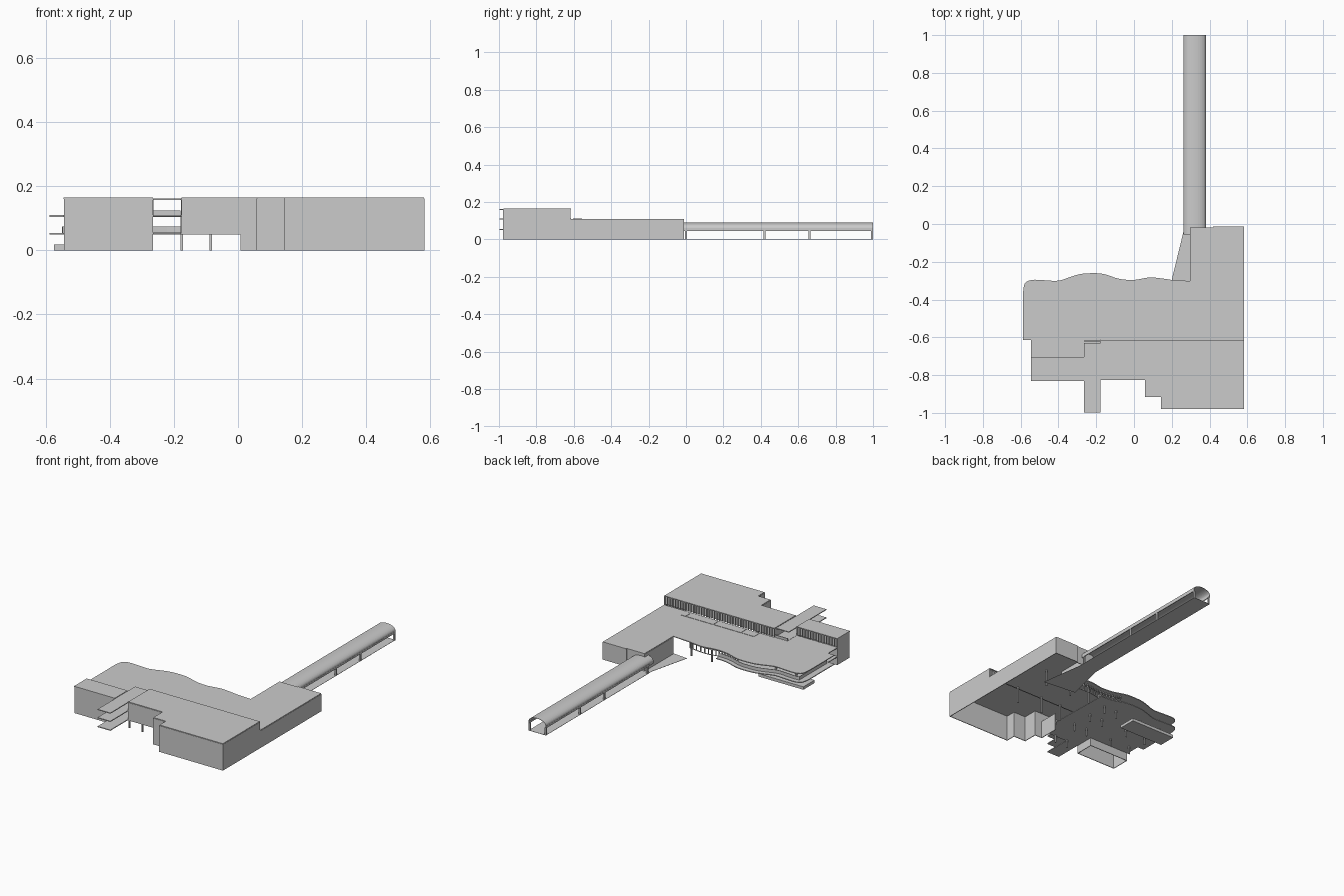
import bpy, bmesh, math

if "Cube" in bpy.data.objects:
    bpy.data.objects.remove(bpy.data.objects["Cube"])


def finish(bm, name):
    bmesh.ops.recalc_face_normals(bm, faces=bm.faces)
    me = bpy.data.meshes.new(name)
    bm.to_mesh(me)
    bm.free()
    ob = bpy.data.objects.new(name, me)
    bpy.context.collection.objects.link(ob)
    return ob


def slab(name, outline, z0, z1):
    """Flat plate with any outline."""
    bm = bmesh.new()
    f = bm.faces.new([bm.verts.new((x, y, z0)) for x, y in outline])
    ext = bmesh.ops.extrude_face_region(bm, geom=[f])
    vs = [g for g in ext["geom"] if isinstance(g, bmesh.types.BMVert)]
    bmesh.ops.translate(bm, vec=(0, 0, z1 - z0), verts=vs)
    return finish(bm, name)


def rect(x0, x1, y0, y1):
    return [(x0, y0), (x1, y0), (x1, y1), (x0, y1)]


def boxes(name, items):
    """Many boxes (x0, x1, y0, y1, z0, z1) in one object."""
    bm = bmesh.new()
    for x0, x1, y0, y1, z0, z1 in items:
        vs = bmesh.ops.create_cube(bm, size=1)["verts"]
        for v in vs:
            v.co = (x0 if v.co.x < 0 else x1, y0 if v.co.y < 0 else y1, z0 if v.co.z < 0 else z1)
    return finish(bm, name)


def posts(name, points, z0, z1, r=0.003):
    return boxes(name, [(x - r, x + r, y - r, y + r, z0, z1) for x, y in points])


def wall(name, path, z0, z1, t=0.004):
    """Thin upright wall that follows a plan path."""
    bm = bmesh.new()
    lo = [bm.verts.new((x, y, z0)) for x, y in path]
    hi = [bm.verts.new((x, y, z1)) for x, y in path]
    for i in range(len(path) - 1):
        bm.faces.new((lo[i], lo[i + 1], hi[i + 1], hi[i]))
    ob = finish(bm, name)
    m = ob.modifiers.new("thickness", "SOLIDIFY")
    m.thickness, m.offset, m.use_even_offset = t, 0, True
    return ob


def spline(pts, n=4):
    """Catmull-Rom curve through plan points."""
    p = [pts[0]] + pts + [pts[-1]]
    out = []
    for i in range(1, len(p) - 2):
        for k in range(n):
            t = k / n
            out.append(tuple(0.5 * (2 * b + (c - a) * t + (2 * a - 5 * b + 4 * c - d) * t * t
                       + (3 * b - a - 3 * c + d) * t ** 3)
                       for a, b, c, d in zip(p[i - 1], p[i], p[i + 1], p[i + 2])))
    return out + [pts[-1]]


# wavy rear edge, from left end to the right wing
wave = spline([(-0.588, -0.37), (-0.578, -0.315), (-0.54, -0.296), (-0.47, -0.298), (-0.40, -0.300),
               (-0.33, -0.278), (-0.27, -0.263), (-0.17, -0.263), (-0.08, -0.290), (0.0, -0.296),
               (0.09, -0.283), (0.2, -0.296)])
wing = [(0.298, -0.302), (0.298, -0.018), (0.42, -0.018), (0.42, -0.012), (0.58, -0.012)]
steps = [(0.060, -0.825), (0.060, -0.915), (0.145, -0.915), (0.145, -0.977), (0.58, -0.977)]
terrace = [(-0.265, -0.71), (-0.545, -0.71), (-0.545, -0.615), (-0.588, -0.615)]

# low wavy roof, and the first floor below it on the left part only
slab("low_roof", wave + wing + [(0.58, -0.615), (-0.265, -0.615)] + terrace, 0.105, 0.11)
slab("first_floor", [p for p in wave if p[0] < 0.02]
     + [(0.01, -0.825), (-0.18, -0.825), (-0.18, -0.71)] + terrace, 0.050, 0.055)

# tall roofs and outer walls
slab("tall_roof_main", [(-0.176, -0.615), (-0.176, -0.825)] + steps + [(0.58, -0.615)], 0.161, 0.166)
slab("tall_roof_left", rect(-0.545, -0.265, -0.83, -0.705), 0.161, 0.166)
wall("left_block_wall", [(-0.267, -0.71), (-0.267, -0.828), (-0.541, -0.828), (-0.541, -0.71)], 0, 0.162)
wall("left_block_rear_wall", [(-0.541, -0.71), (-0.267, -0.71)], 0, 0.104)
wall("overhang_wall", [(-0.175, -0.617), (-0.175, -0.825), (0.01, -0.825)], 0.055, 0.162)
wall("lower_front_wall", [(0.01, -0.70), (0.01, -0.825)] + steps + [(0.58, -0.615)], 0, 0.1095)
wall("upper_front_wall", [(0.01, -0.825)] + steps + [(0.58, -0.617)], 0.1095, 0.162)
wall("wing_wall", [(0.58, -0.615), (0.58, -0.014), (0.42, -0.014), (0.42, -0.02),
                   (0.298, -0.02), (0.298, -0.302)], 0, 0.106)

# window bands of the tall blocks
for name, x0, x1, y in (("main", -0.175, 0.578, -0.619), ("left", -0.541, -0.267, -0.71)):
    wall(name + "_window_glass", [(x0, y - 0.006), (x1, y - 0.006)], 0.11, 0.162, 0.002)
    n = round((x1 - x0) / 0.018)
    posts(name + "_window_mullions",
          [(x0 + (x1 - x0) * i / n, y) for i in range(n + 1)], 0.11, 0.162, 0.0025)

# bridge plates that cross the gap and project at the front
for i, (z, y1) in enumerate(((0.157, -0.63), (0.106, -0.615), (0.051, -0.71))):
    slab("bridge_plate_%d" % i, rect(-0.265, -0.178, -0.998, y1), z, z + 0.005)
boxes("bridge_upstand", [(-0.265, -0.18, -0.622, -0.617, 0.11, 0.125)])

# flush skylights on the roof
cuts = [-0.08, 0.01, 0.2, 0.39, 0.43]
boxes("skylights", [(a + 0.002, b - 0.002, -0.605, -0.555, 0.108, 0.112)
                    for a, b in zip(cuts, cuts[1:])])

# balcony rail and glazing bars along the wavy edge
rail = [(max(x, -0.548), y - 0.03) for x, y in wave]
wall("balcony_rail", [(-0.548, -0.60)] + [p for p in rail if p[0] < 0.02], 0.055, 0.075, 0.003)
bars = [p for p in rail if p[0] > -0.17]
posts("rear_glazing_bars", bars, 0.055, 0.105, 0.0025)
for z in (0.053, 0.086):
    wall("rear_glazing_transom", bars, z, z + 0.004, 0.003)

# columns
cols = [(x, y) for x in (-0.5, -0.36, -0.175, -0.085) for y in (-0.37, -0.50, -0.64)]
posts("ground_columns", cols + [(-0.175, -0.815), (-0.085, -0.815)], 0, 0.05, 0.004)
posts("upper_columns", [c for c in cols if c[1] > -0.6], 0.055, 0.105, 0.004)
posts("hall_columns", [(x, y) for x in (0.06, 0.2, 0.38) for y in (-0.34, -0.60)], 0, 0.105, 0.004)

# low entrance plinth
boxes("entrance_plinth", [(-0.575, -0.268, -0.44, -0.33, 0, 0.018)])

# covered walkway: paving on the ground that widens at the building
slab("walkway_paving", [(0.262, 1.0), (0.262, -0.04), (0.2, -0.295), (0.42, -0.318),
                        (0.38, -0.04), (0.38, 1.0)], 0, 0.0015)

# barrel roof with short upright sides, carried on legs
bm = bmesh.new()
prof = [(0.263, 0.045)] + [(0.3215 - 0.0585 * math.cos(math.pi * i / 20),
                            0.060 + 0.030 * math.sin(math.pi * i / 20)) for i in range(21)] + [(0.380, 0.045)]
rows = [[bm.verts.new((x, y, z)) for x, z in prof] for y in (-0.055, 1.0)]
for i in range(len(prof) - 1):
    bm.faces.new((rows[0][i], rows[0][i + 1], rows[1][i + 1], rows[1][i]))
shell = finish(bm, "walkway_barrel_roof")
m = shell.modifiers.new("thickness", "SOLIDIFY")
m.thickness, m.offset = 0.002, 0
boxes("walkway_side_beams", [(x, x + 0.005, -0.018, 1.0, 0.045, 0.056) for x in (0.261, 0.377)])
posts("walkway_legs", [(x, y) for x in (0.267, 0.376) for y in (0.0, 0.42, 0.66, 0.994)], 0, 0.047, 0.005)
